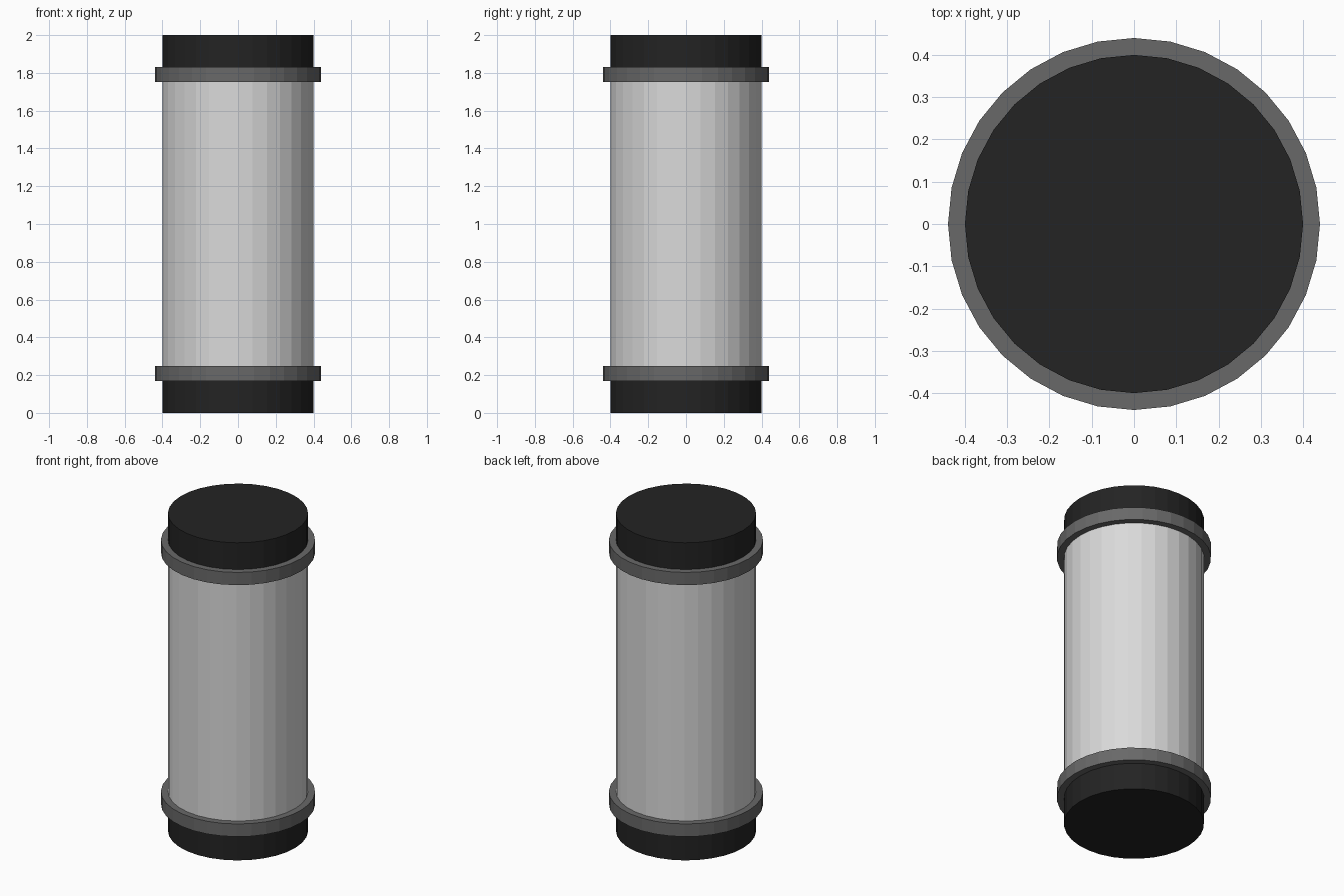
import bpy
import bmesh
import math

if "Cube" in bpy.data.objects:
    bpy.data.objects.remove(bpy.data.objects["Cube"])

SIDES = 32
BODY_R, BAND_R = 0.40, 0.44
CAP_H, BAND_H, TOP = 0.168, 0.08, 2.0


def material(name, value):
    mat = bpy.data.materials.new(name)
    mat.diffuse_color = (value, value, value, 1.0)
    mat.use_nodes = True
    mat.node_tree.nodes["Principled BSDF"].inputs["Base Color"].default_value = mat.diffuse_color
    return mat


black = material("black", 0.017)
dark_grey = material("dark grey", 0.14)
light_grey = material("light grey", 0.70)


def lathe(name, profile, mat, closed=False):
    """Spin an (r, z) profile; cap its ends, or join them into a ring."""
    bm = bmesh.new()
    loops = []
    for r, z in profile:
        loops.append([bm.verts.new((r * math.cos(a), r * math.sin(a), z))
                      for a in (2 * math.pi * i / SIDES for i in range(SIDES))])
    pairs = list(zip(loops, loops[1:]))
    if closed:
        pairs.append((loops[-1], loops[0]))
    else:
        bm.faces.new(loops[0])
        bm.faces.new(loops[-1])
    for a, b in pairs:
        for i in range(SIDES):
            j = (i + 1) % SIDES
            bm.faces.new((a[i], a[j], b[j], b[i]))
    bmesh.ops.recalc_face_normals(bm, faces=bm.faces)
    mesh = bpy.data.meshes.new(name)
    bm.to_mesh(mesh)
    bm.free()
    mesh.materials.append(mat)
    obj = bpy.data.objects.new(name, mesh)
    bpy.context.collection.objects.link(obj)
    return obj


# Main tube
lathe("body", [(BODY_R, CAP_H), (BODY_R, TOP - CAP_H)], light_grey)

# End caps and the raised bands beside them
for label, cap_z, band_z in (("bottom", 0.0, CAP_H),
                             ("top", TOP - CAP_H, TOP - CAP_H - BAND_H)):
    lathe(label + "_cap", [(BODY_R, cap_z), (BODY_R, cap_z + CAP_H)], black)
    lathe(label + "_band",
          [(BODY_R, band_z), (BAND_R, band_z),
           (BAND_R, band_z + BAND_H), (BODY_R, band_z + BAND_H)],
          dark_grey, closed=True)
